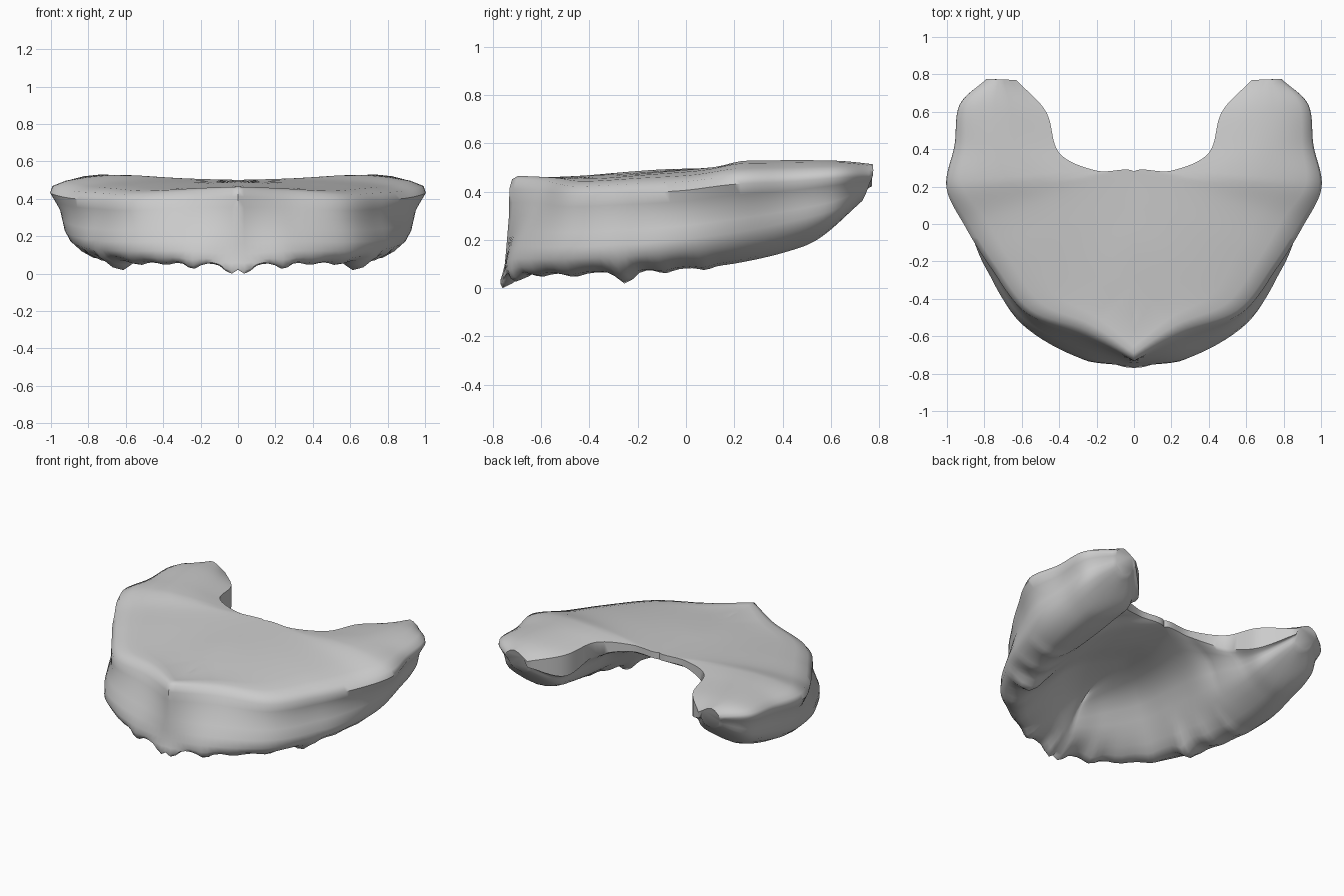
import bpy, bmesh, math
from mathutils import Vector

if "Cube" in bpy.data.objects:
    bpy.data.objects.remove(bpy.data.objects["Cube"])

# Guide paths of the right half, from front midline to rear tip of the arm
M = [(0,-.45,.46,.31), (0,-.3,.475,.36), (0,-.1,.49,.40), (0,.1,.495,.42), (0,.28,.50,.455),
     (.2,.285,.50,.455), (.40,.38,.50,.41), (.47,.60,.48,.34), (.63,.77,.46,.42)]
EDGE = [(0,-.72,.45), (.25,-.57,.44), (.55,-.46,.42), (.74,-.22,.43), (.88,0,.44),
        (.99,.2,.465), (.95,.42,.47), (.925,.64,.48), (.79,.775,.47)]
WALL = [(0,-.75,.10), (.28,-.72,.12), (.6,-.535,.12), (.78,-.25,.13), (.86,-.03,.15),
        (.90,.2,.18), (.89,.42,.23), (.87,.61,.29), (.76,.745,.39)]
RIDGE = [(0,-.755,.04), (.26,-.68,.06), (.51,-.47,.06), (.61,-.22,.07), (.69,0,.08),
         (.73,.2,.10), (.74,.42,.15), (.72,.56,.21), (.70,.73,.36)]
INNER = [(0,-.62,.10), (.2,-.55,.13), (.4,-.38,.16), (.47,-.16,.18), (.52,.03,.19),
         (.53,.2,.20), (.54,.42,.22), (.55,.59,.26), (.65,.74,.38)]
# Tooth socket nubs: (position along the arch, depth)
NUBS = [(.15,.045), (.92,.035), (1.45,.015), (2.05,.015), (2.9,.05),
        (3.6,.015), (4.4,.012)]


def spline(pts, sub):
    """Catmull-Rom curve through all points."""
    p = [Vector(v) for v in pts]
    p = [2 * p[0] - p[1]] + p + [2 * p[-1] - p[-2]]
    out = []
    for i in range(1, len(p) - 2):
        a, b, c, d = p[i - 1:i + 3]
        for k in range(sub):
            t = k / sub
            out.append(.5 * (2 * b + (c - a) * t + (2 * a - 5 * b + 4 * c - d) * t * t
                             + (3 * b - a - 3 * c + d) * t ** 3))
    return out + [p[-2]]


SUB = 8
mt = spline([(x, y, zt) for x, y, zt, zb in M], SUB)
mb = spline([(x, y, zb) for x, y, zt, zb in M], SUB)
edge, wall, ridge, inner = (spline(c, SUB) for c in (EDGE, WALL, RIDGE, INNER))

# Loft sections across the arch
bm = bmesh.new()
rings = []
for i in range(len(mt)):
    s = i / SUB
    nub = sum(d * math.exp(-((s - s0) / .17) ** 2) for s0, d in NUBS)
    out = (wall[i] - inner[i]).normalized()
    r = ridge[i] + Vector((0, 0, -nub)) + out * nub * .3
    arm = min(1, max(0, (s - 1) / 4))
    top = mt[i].lerp(edge[i], .6) + Vector((0, 0, .003 + .043 * arm))
    mid = edge[i].lerp(wall[i], .45)
    # steep inner wall under a flatter palate in front, upright wall on the arm
    side = min(1, max(0, s / 2)) * min(1, max(0, 6 - s))
    roof = mb[i].lerp(inner[i], .5 + .1 * side) + Vector((0, 0, .02 + .06 * side))
    ring = spline([mt[i], top, edge[i], mid, wall[i], r, inner[i], roof, mb[i]], 3)
    for v in ring:
        v.x = 0 if i == 0 else max(v.x, 0)
    rings.append([bm.verts.new(v) for v in ring])

for i in range(len(rings) - 1):
    a, b = rings[i], rings[i + 1]
    for j in range(len(a) - 1):
        bm.faces.new((a[j], a[j + 1], b[j + 1], b[j]))
    if i >= 4 * SUB:                       # rear rim between top and palate
        bm.faces.new((a[-1], a[0], b[0], b[-1]))
bm.faces.new(rings[-1])                    # arm tip
low = min(v.co.z for v in bm.verts)
for v in bm.verts:
    v.co.z -= low
bmesh.ops.remove_doubles(bm, verts=bm.verts, dist=.0005)
bmesh.ops.recalc_face_normals(bm, faces=bm.faces)
if max(bm.faces, key=lambda f: f.calc_center_median().z).normal.z < 0:
    bmesh.ops.reverse_faces(bm, faces=bm.faces)

me = bpy.data.meshes.new("upper_jaw")
bm.to_mesh(me)
bm.free()
jaw = bpy.data.objects.new("upper_jaw", me)
bpy.context.collection.objects.link(jaw)
bpy.context.view_layer.objects.active = jaw
jaw.select_set(True)

# Left half
mirror = jaw.modifiers.new("mirror", 'MIRROR')
mirror.merge_threshold = .001
bpy.ops.object.modifier_apply(modifier=mirror.name)
bpy.ops.object.shade_smooth_by_angle(angle=math.radians(50))
